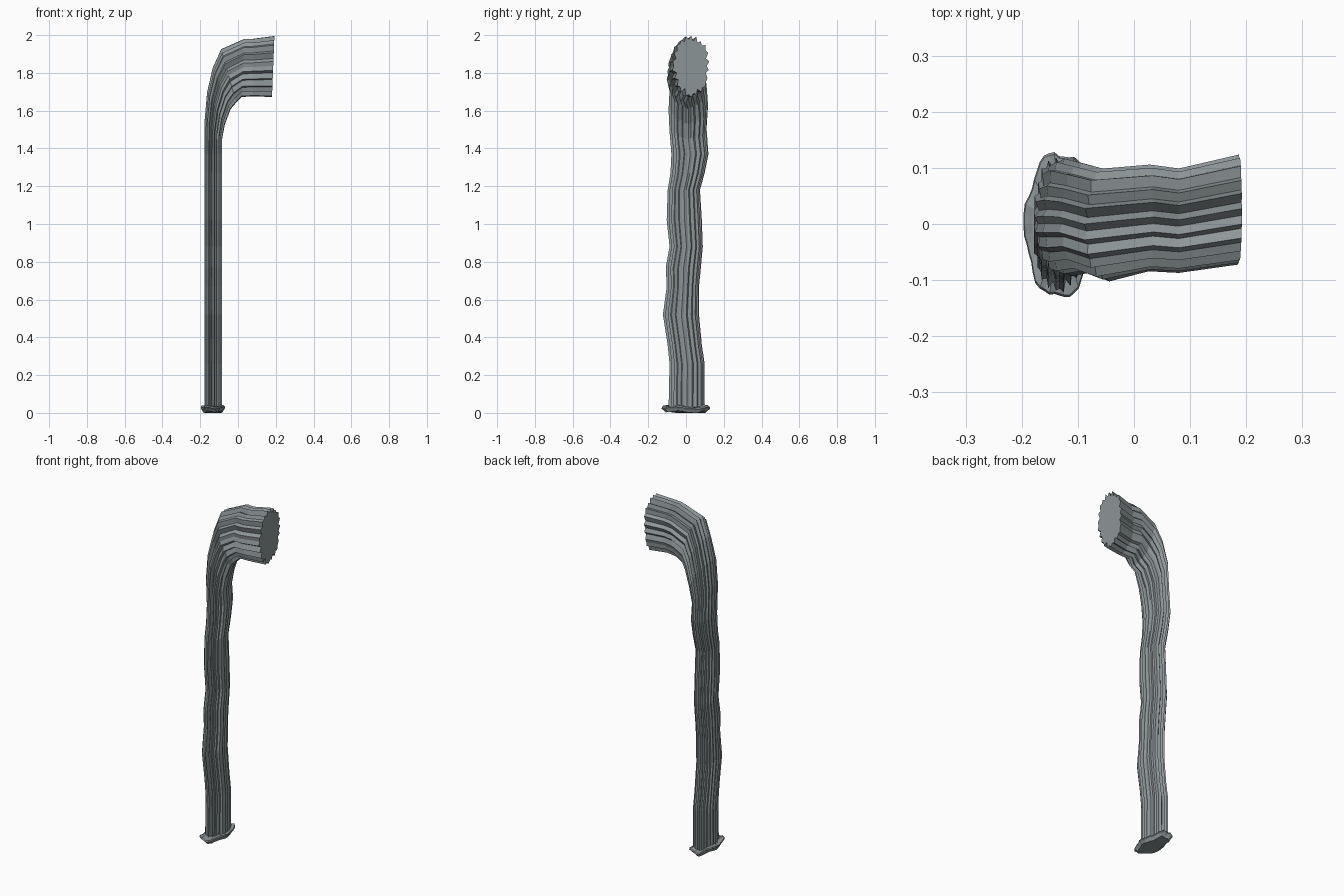
import bpy, bmesh, math, random
from mathutils import Vector

if "Cube" in bpy.data.objects:
    bpy.data.objects.remove(bpy.data.objects["Cube"])

random.seed(4)
N = 44  # points around the ridged section
# irregular ridge / groove radii shared by every section, two points per ridge
RADII = [random.uniform(0.95, 1.04) if i % 2 == 0 else random.uniform(0.80, 0.97)
         for i in range(N)]

# Dark slate grey
mat = bpy.data.materials.new("dark_water")
mat.diffuse_color = (0.27, 0.305, 0.315, 1)
mat.use_nodes = True
mat.node_tree.nodes["Principled BSDF"].inputs["Base Color"].default_value = mat.diffuse_color


def ring(outer, inner, ylo, yhi, radii=RADII):
    """Ridged ellipse between two points in the XZ plane and a y range."""
    o, n = Vector((outer[0], 0, outer[1])), Vector((inner[0], 0, inner[1]))
    mid = (o + n) / 2 + Vector((0, (ylo + yhi) / 2, 0))
    pts = []
    for i, r in enumerate(radii):
        a = 2 * math.pi * i / N
        pts.append(mid + (o - n) / 2 * r * math.cos(a)
                   + Vector((0, (yhi - ylo) / 2 * r * math.sin(a), 0)))
    return pts


def loft(name, rings):
    """Skin a list of rings and cap both ends."""
    bm = bmesh.new()
    loops = [[bm.verts.new(p) for p in r] for r in rings]
    for a, b in zip(loops, loops[1:]):
        for i in range(N):
            j = (i + 1) % N
            bm.faces.new((a[i], a[j], b[j], b[i]))
    bm.faces.new(loops[0])
    bm.faces.new(loops[-1])
    bmesh.ops.recalc_face_normals(bm, faces=bm.faces)
    me = bpy.data.meshes.new(name)
    bm.to_mesh(me)
    bm.free()
    me.materials.append(mat)
    ob = bpy.data.objects.new(name, me)
    bpy.context.collection.objects.link(ob)
    return ob


# Falling stream: height and y range, wavering from side to side
column = [(0.03, -.09, .10), (0.26, -.085, .10), (0.36, -.095, .085), (0.52, -.12, .07),
          (0.67, -.10, .07), (0.77, -.105, .08), (0.88, -.085, .09), (1.02, -.10, .085),
          (1.18, -.095, .075), (1.27, -.08, .10), (1.37, -.075, .12)]
rings = [ring((-.18, z), (-.085, z), lo, hi) for z, lo, hi in column]

# Bend and horizontal mouth: outer edge, inner edge, y range
bend = [((-.178, 1.55), (-.085, 1.45), -.085, .11),
        ((-.165, 1.70), (-.07, 1.53), -.09, .118),
        ((-.135, 1.83), (-.04, 1.61), -.085, .11),
        ((-.09, 1.93), (-.01, 1.645), -.10, .10),
        ((.035, 1.985), (.02, 1.675), -.082, .107),
        ((.08, 1.985), (.08, 1.678), -.085, .10),
        ((.193, 2.0), (.18, 1.675), -.07, .125)]
rings += [ring(*b) for b in bend]
loft("water_stream", rings)

# Splash lip at the foot: smooth wavy outline, slightly wavy height
lip = [0.97 + .05 * math.sin(i * .86 + 1) + random.uniform(-.02, .02) for i in range(N)]
wave = [random.uniform(-.003, .003) + .005 * math.sin(i * .57) for i in range(N)]


def lip_ring(z, scale):
    pts = ring((-.133 - .064 * scale, z), (-.133 + .064 * scale, z),
               -.135 * scale, .132 * scale, lip)
    for p, w in zip(pts, wave):
        p.z = max(0.0, p.z + w)
    return pts


loft("splash_lip", [lip_ring(.007, .82), lip_ring(.018, .9), lip_ring(.027, 1.0),
                    lip_ring(.034, .97), lip_ring(.036, .75)])
